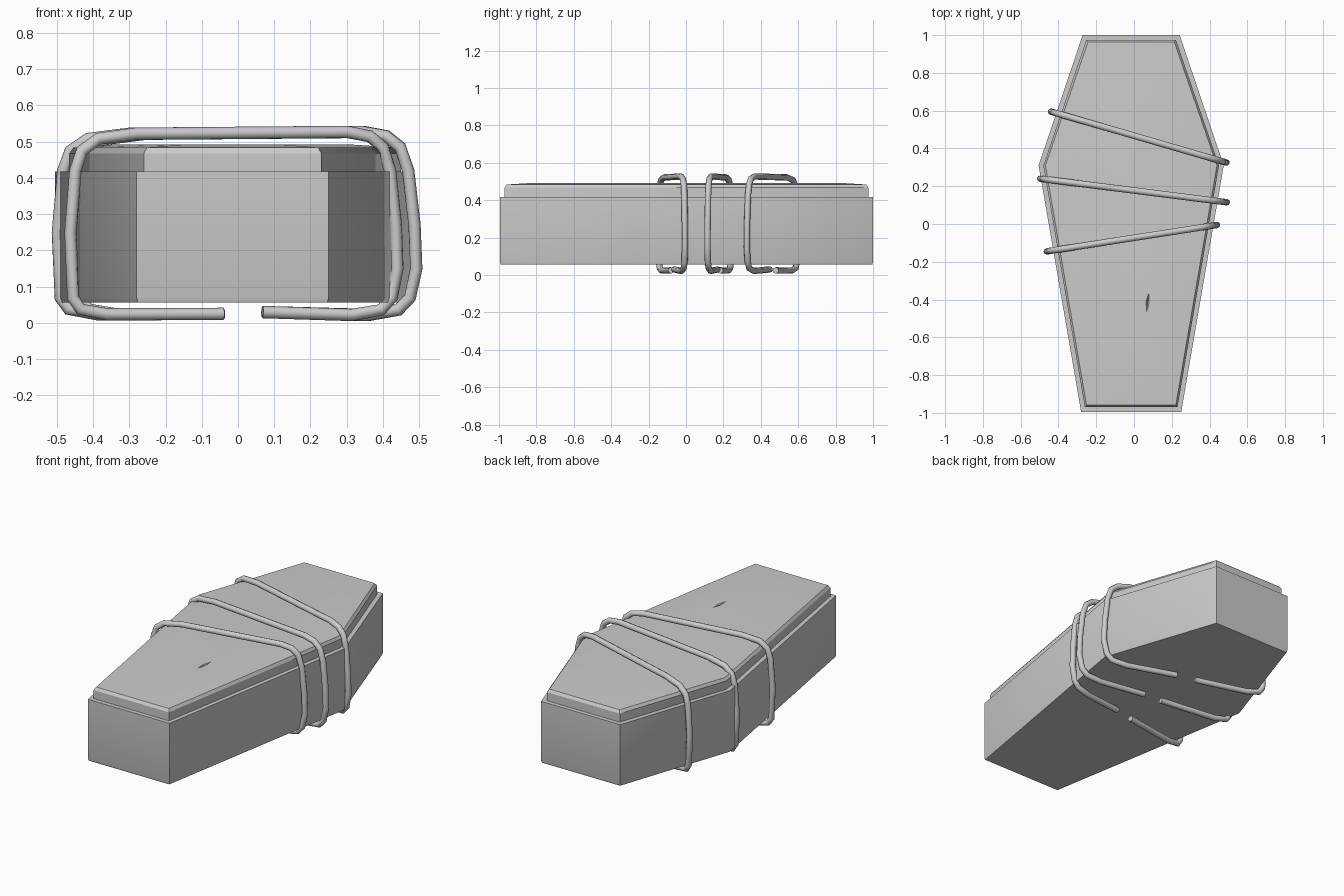
import bpy, bmesh, math

if "Cube" in bpy.data.objects:
    bpy.data.objects.remove(bpy.data.objects["Cube"])

CX = -0.015  # the box sits slightly left of the ropes' centre


def outline(d):
    """Six-sided coffin outline, inset by d."""
    head, shoulder, foot = 0.257 - d * 0.8, 0.49 - d, 0.265 - d * 0.8
    return [(CX - foot, -0.995 + d), (CX + foot, -0.995 + d), (CX + shoulder, 0.31),
            (CX + head, 1.0 - d), (CX - head, 1.0 - d), (CX - shoulder, 0.31)]


def loft(name, levels):
    """Stack of inset outlines (inset, z), capped at both ends."""
    bm = bmesh.new()
    rings = [[bm.verts.new((x, y, z)) for x, y in outline(d)] for d, z in levels]
    for a, b in zip(rings, rings[1:]):
        for i in range(6):
            j = (i + 1) % 6
            bm.faces.new((a[i], a[j], b[j], b[i]))
    bm.faces.new(rings[0][::-1])
    bm.faces.new(rings[-1])
    me = bpy.data.meshes.new(name)
    bm.to_mesh(me)
    bm.free()
    ob = bpy.data.objects.new(name, me)
    bpy.context.collection.objects.link(ob)
    return ob


def smooth(ob, angle=30):
    bpy.ops.object.select_all(action='DESELECT')
    ob.select_set(True)
    bpy.context.view_layer.objects.active = ob
    bpy.ops.object.shade_smooth_by_angle(angle=math.radians(angle))


# Box and slightly crowned lid
box = loft("coffin_box", [(0.004, 0.057), (0.0, 0.07), (0.0, 0.418)])
lid = loft("coffin_lid", [(0.025, 0.41), (0.025, 0.468), (0.036, 0.484), (0.16, 0.492)])

# Small crack in the lid
bpy.ops.mesh.primitive_cone_add(vertices=4, radius1=0.0, radius2=1.0, depth=1.0,
                                location=(0.072, -0.415, 0.487))
crack = bpy.context.object
crack.name = "crack_cutter"
crack.scale = (0.012, 0.08, 0.03)
crack.rotation_euler.z = math.radians(-6)
crack.hide_render = True
crack.hide_viewport = True
crack.display_type = 'WIRE'
cut = lid.modifiers.new("crack", 'BOOLEAN')
cut.operation = 'DIFFERENCE'
cut.object = crack
smooth(box)
smooth(lid)

# Rope loop cross-section: side-relative x (-1..1) and z, open underneath
LOOP = [(0.72, 0.022), (0.90, 0.036), (0.965, 0.07), (1.0, 0.15), (0.99, 0.27),
        (0.955, 0.42), (0.91, 0.485), (0.83, 0.515), (0.69, 0.527),
        (-0.6, 0.522), (-0.83, 0.508), (-0.93, 0.475), (-0.97, 0.42),
        (-1.0, 0.25), (-0.985, 0.07), (-0.94, 0.038), (-0.78, 0.024)]


def rope(name, left, right):
    (xl, yl), (xr, yr) = left, right

    def point(x, z):
        t = (x - xl) / (xr - xl)
        return (x, yl + t * (yr - yl), z, 1)

    pts = [point(0.068, 0.03)]
    pts += [point((xl + xr) / 2 + u * (xr - xl) / 2, z) for u, z in LOOP]
    pts.append(point(-0.04, 0.025))
    cu = bpy.data.curves.new(name, 'CURVE')
    cu.dimensions = '3D'
    cu.bevel_depth = 0.017
    cu.bevel_resolution = 2
    cu.use_fill_caps = True
    sp = cu.splines.new('POLY')
    sp.points.add(len(pts) - 1)
    for p, co in zip(sp.points, pts):
        p.co = co
    ob = bpy.data.objects.new(name, cu)
    bpy.context.collection.objects.link(ob)
    bpy.ops.object.select_all(action='DESELECT')
    ob.select_set(True)
    bpy.context.view_layer.objects.active = ob
    bpy.ops.object.convert(target='MESH')
    smooth(bpy.context.object, 60)


# Three slanted ropes
rope("rope_back", (-0.44, 0.595), (0.49, 0.325))
rope("rope_middle", (-0.497, 0.24), (0.492, 0.115))
rope("rope_front", (-0.462, -0.145), (0.44, -0.005))
